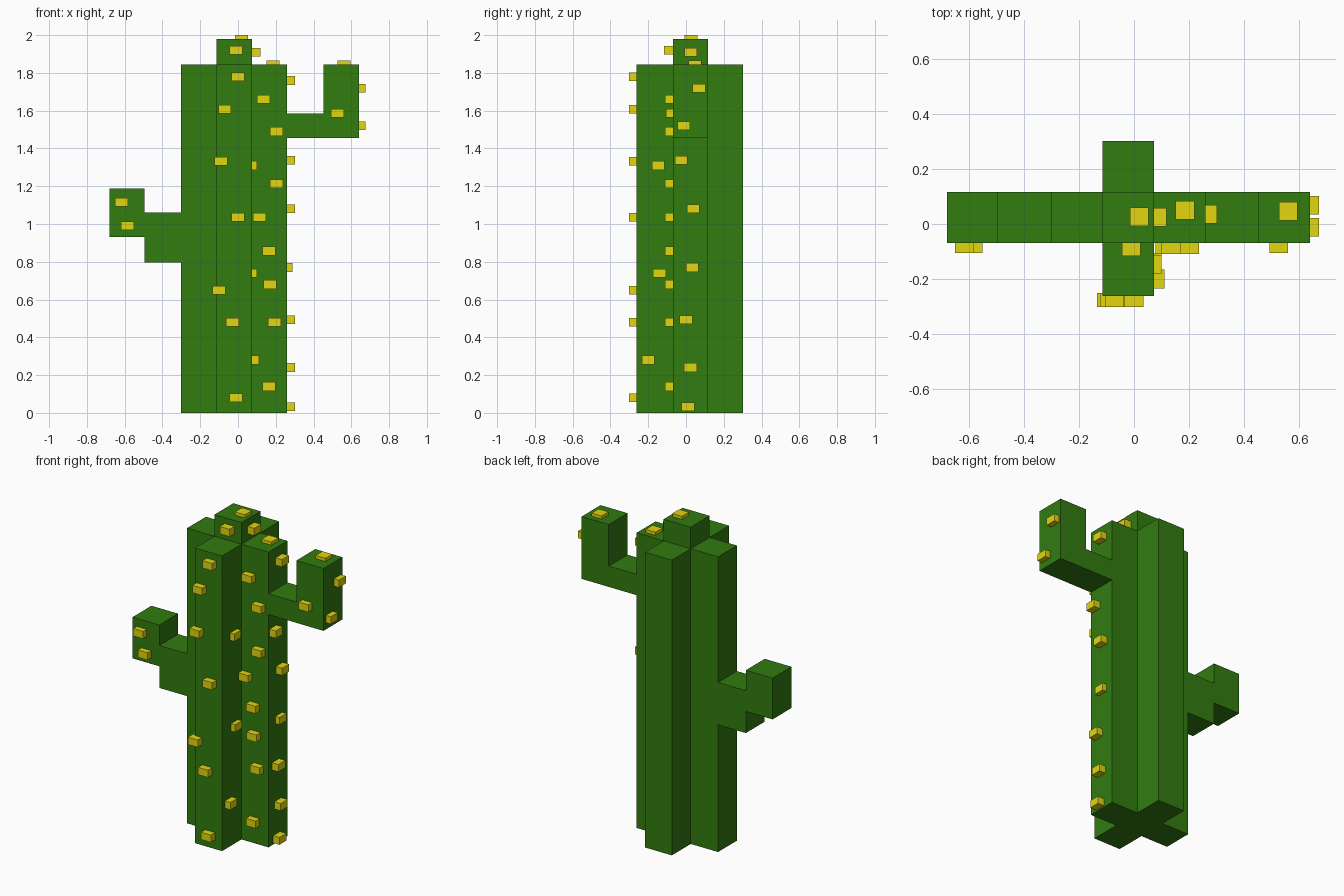
import bpy, bmesh
from mathutils import Vector

if "Cube" in bpy.data.objects:
    bpy.data.objects.remove(bpy.data.objects["Cube"])


def material(name, rgb):
    m = bpy.data.materials.new(name)
    m.diffuse_color = (*rgb, 1)
    m.use_nodes = True
    m.node_tree.nodes["Principled BSDF"].inputs["Base Color"].default_value = m.diffuse_color
    return m


GREEN = material("cactus_green", (0.032, 0.20, 0.005))
YELLOW = material("spine_yellow", (0.76, 0.67, 0.005))


def finish(name, bm, mat):
    bmesh.ops.recalc_face_normals(bm, faces=bm.faces)
    me = bpy.data.meshes.new(name)
    bm.to_mesh(me)
    bm.free()
    me.materials.append(mat)
    ob = bpy.data.objects.new(name, me)
    bpy.context.collection.objects.link(ob)


def prism(name, profile, direction, lo, hi):
    """Extrude a flat outline along y or z from lo to hi."""
    bm = bmesh.new()
    place = (lambda a, b: (a, lo, b)) if direction == "y" else (lambda a, b: (a, b, lo))
    face = bm.faces.new([bm.verts.new(place(a, b)) for a, b in profile])
    move = Vector((0, hi - lo, 0) if direction == "y" else (0, 0, hi - lo))
    ext = bmesh.ops.extrude_face_region(bm, geom=[face], use_keep_orig=True)
    bmesh.ops.translate(bm, vec=move, verts=[v for v in ext["geom"] if isinstance(v, bmesh.types.BMVert)])
    finish(name, bm, GREEN)


def spines(name, axis, surface, out, size, spots):
    """Small blocks on a flat face; spots give the two in-plane coordinates."""
    bm = bmesh.new()
    sink = 0.01
    for a, b in spots:
        c, s = [a, b], [size[0], size[1]]
        sign = 1 if out > 0 else -1
        c.insert(axis, surface + (out - sign * sink) / 2)
        s.insert(axis, abs(out) + sink)
        for v in bmesh.ops.create_cube(bm, size=1)["verts"]:
            v.co = Vector([c[i] + v.co[i] * s[i] for i in range(3)])
    finish(name, bm, YELLOW)


# Shared grid lines of the plus-shaped trunk
X0, X1, X2, X3 = -0.303, -0.114, 0.073, 0.26
Y0, Y1, Y2, Y3 = -0.262, -0.07, 0.116, 0.303
TOP = 1.845

# Trunk and crown
prism("trunk", [(X1, Y0), (X2, Y0), (X2, Y1), (X3, Y1), (X3, Y2), (X2, Y2),
                (X2, Y3), (X1, Y3), (X1, Y2), (X0, Y2), (X0, Y1), (X1, Y1)], "z", 0, TOP)
prism("crown", [(X1, Y1), (X2, Y1), (X2, Y2), (X1, Y2)], "z", TOP, 1.98)

# Arms
prism("right_arm", [(X3, 1.455), (0.64, 1.455), (0.64, TOP), (0.453, TOP),
                    (0.453, 1.585), (X3, 1.585)], "y", Y1, Y2)
prism("left_arm", [(X0, 0.795), (X0, 1.06), (-0.495, 1.06), (-0.495, 1.188),
                   (-0.68, 1.188), (-0.68, 0.93), (-0.495, 0.93), (-0.495, 0.795)], "y", Y1, Y2)

# Spines on front-facing surfaces: spots are (x, z)
FLAT = (0.068, 0.046)
spines("front_rib_spines", 1, Y0, -0.041, FLAT,
       [(0, 1.78), (-0.07, 1.607), (-0.09, 1.333), (0, 1.035),
        (-0.1, 0.65), (-0.03, 0.48), (-0.01, 0.08)])
spines("right_rib_front_spines", 1, Y1, -0.04, FLAT,
       [(0.135, 1.66), (0.203, 1.49), (0.203, 1.213), (0.113, 1.035),
        (0.165, 0.857), (0.17, 0.68), (0.193, 0.48), (0.165, 0.14)])
spines("arm_front_spines", 1, Y1, -0.036, FLAT,
       [(0.527, 1.587), (-0.617, 1.115), (-0.585, 0.99)])
spines("crown_front_spine", 1, Y1, -0.047, FLAT, [(-0.01, 1.92)])

# Spines on right-facing surfaces: spots are (y, z)
spines("front_rib_side_spines", 0, X2, 0.028, FLAT, [(-0.147, 1.31), (-0.14, 0.74)])
spines("front_rib_low_side_spine", 0, X2, 0.038, FLAT, [(-0.2, 0.28)])
spines("right_rib_side_spines", 0, X3, 0.043, FLAT,
       [(0.035, 1.76), (-0.025, 1.337), (0.038, 1.08), (0.0, 0.493), (0.023, 0.24), (0.01, 0.033)])
spines("right_rib_short_side_spine", 0, X3, 0.028, FLAT, [(0.033, 0.77)])
spines("right_arm_side_spines", 0, 0.64, 0.034, FLAT, [(0.068, 1.718), (-0.012, 1.52)])
spines("crown_side_spine", 0, X2, 0.045, FLAT, [(0.025, 1.91)])

# Spines on top surfaces: spots are (x, y)
SQUARE = (0.068, 0.068)
spines("rib_and_arm_top_spines", 2, TOP, 0.02, SQUARE, [(0.186, 0.05), (0.562, 0.047)])
spines("crown_top_spine", 2, 1.98, 0.02, SQUARE, [(0.019, 0.026)])
